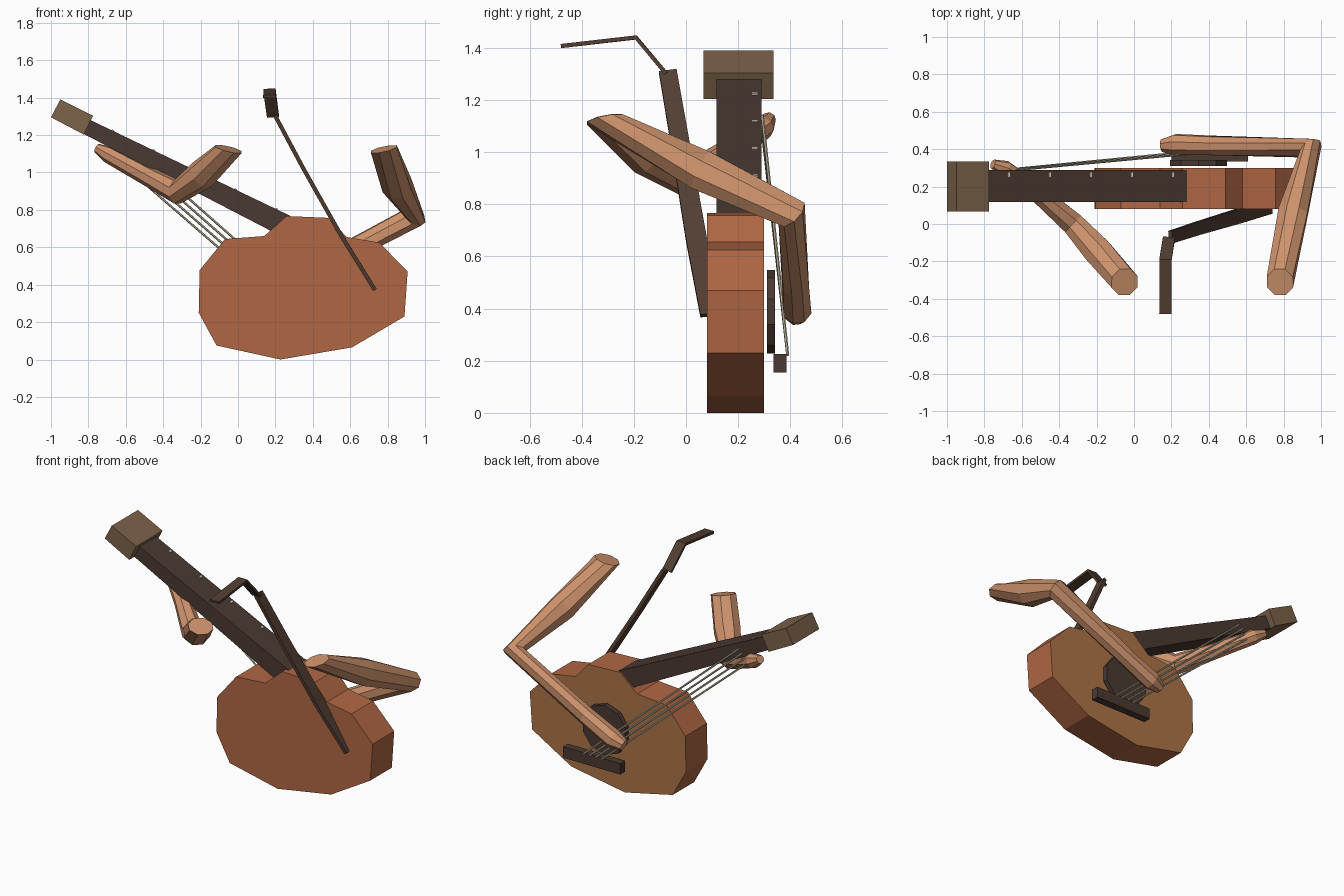
import bpy, bmesh, math
from mathutils import Vector

if "Cube" in bpy.data.objects:
    bpy.data.objects.remove(bpy.data.objects["Cube"])


def material(name, r, g, b):
    lin = [((c / 255 + 0.055) / 1.055) ** 2.4 for c in (r, g, b)]
    m = bpy.data.materials.new(name)
    m.diffuse_color = (*lin, 1)
    m.use_nodes = True
    m.node_tree.nodes["Principled BSDF"].inputs["Base Color"].default_value = m.diffuse_color
    return m


BODY = material("red_brown_wood", 176, 103, 68)
TOP = material("tan_wood", 172, 116, 70)
NECK = material("dark_wood", 74, 57, 49)
HEAD = material("mid_brown_wood", 125, 99, 74)
STRAP = material("strap_leather", 82, 62, 50)
SKIN = material("skin", 205, 146, 108)
STRING = material("string_metal", 205, 195, 170)
DOT = material("inlay", 226, 216, 196)


def finish(bm, name, *mats):
    bmesh.ops.recalc_face_normals(bm, faces=bm.faces)
    me = bpy.data.meshes.new(name)
    bm.to_mesh(me)
    bm.free()
    for m in mats:
        me.materials.append(m)
    ob = bpy.data.objects.new(name, me)
    bpy.context.collection.objects.link(ob)
    return ob


def prism(name, outline, y0, y1, mat, front_mat=None):
    """Extrude an x-z outline along y; optionally colour the +y face."""
    bm = bmesh.new()
    back = bm.faces.new([bm.verts.new((x, y0, z)) for x, z in outline])
    ext = bmesh.ops.extrude_face_region(bm, geom=[back], use_keep_orig=True)
    moved = [g for g in ext["geom"] if isinstance(g, bmesh.types.BMVert)]
    bmesh.ops.translate(bm, verts=moved, vec=(0, y1 - y0, 0))
    if front_mat:
        for f in bm.faces:
            f.material_index = int(all(abs(v.co.y - y1) < 1e-5 for v in f.verts))
    return finish(bm, name, *([mat, front_mat] if front_mat else [mat]))


def loft(name, rings, mat):
    """Skin a list of vertex rings and cap both ends."""
    bm = bmesh.new()
    vs = [[bm.verts.new(p) for p in ring] for ring in rings]
    n = len(vs[0])
    for a, b in zip(vs, vs[1:]):
        for i in range(n):
            j = (i + 1) % n
            bm.faces.new((a[i], a[j], b[j], b[i]))
    bm.faces.new(vs[0])
    bm.faces.new(vs[-1])
    return finish(bm, name, mat)


def tube(name, path, radii, mat, sides=8, start_normal=None):
    pts = [Vector(p) for p in path]
    rings, u = [], None
    for i, p in enumerate(pts):
        t = Vector()
        if i > 0:
            t += (p - pts[i - 1]).normalized()
        if i < len(pts) - 1:
            t += (pts[i + 1] - p).normalized()
        if i == 0 and start_normal:
            t = -Vector(start_normal)
        t.normalize()
        u = t.orthogonal() if u is None else u - t * u.dot(t)
        u.normalize()
        w = t.cross(u)
        rings.append([p + radii[i] * (u * math.cos(a) + w * math.sin(a))
                      for a in (2 * math.pi * (k + 0.5) / sides for k in range(sides))])
    return loft(name, rings, mat)


def ribbon(name, path, across, thick, mat):
    """Flat band: each path entry is (point, half width)."""
    pts = [Vector(p) for p, _ in path]
    rings = []
    for i, (_, hw) in enumerate(path):
        t = (pts[min(i + 1, len(pts) - 1)] - pts[max(i - 1, 0)]).normalized()
        side = Vector(across)
        side = (side - t * side.dot(t)).normalized() * hw
        up = t.cross(side).normalized() * thick / 2
        rings.append([pts[i] + side + up, pts[i] - side + up,
                      pts[i] - side - up, pts[i] + side - up])
    return loft(name, rings, mat)


# Body with its tan sounding face on +y
prism("body", [(0.14, 0.66), (0.26, 0.767), (0.49, 0.757), (0.58, 0.655), (0.756, 0.625),
               (0.907, 0.47), (0.89, 0.23), (0.61, 0.065), (0.227, 0.0), (-0.115, 0.075),
               (-0.21, 0.25), (-0.205, 0.478), (-0.07, 0.644)], 0.08, 0.30, BODY, TOP)

# Neck and headstock
prism("neck", [(-0.793, 1.282), (0.29, 0.763), (0.21, 0.67), (-0.829, 1.208)], 0.117, 0.29, NECK)
prism("headstock", [(-0.95, 1.39), (-0.775, 1.303), (-0.825, 1.203), (-1.0, 1.295)],
      0.067, 0.335, HEAD)

# Inlay dots along the upper edge of the neck
for i in range(5):
    x = -0.67 + i * 0.219
    z = 1.282 - (x + 0.793) * 0.479
    prism(f"inlay_dot_{i + 1}", [(x - 0.004, z + 0.008), (x + 0.008, z + 0.002),
                                 (x + 0.004, z - 0.010), (x - 0.008, z - 0.004)],
          0.252, 0.276, DOT)

# Sound hole disc and bridge
prism("sound_hole", [(0.345 + 0.16 * math.cos(a), 0.388 + 0.16 * math.sin(a))
                     for a in (math.pi * (k + 0.5) / 5 for k in range(10))], 0.31, 0.342, NECK)
prism("bridge", [(0.2, 0.155), (0.61, 0.155), (0.61, 0.226), (0.2, 0.226)], 0.335, 0.385, NECK)

# Four strings
for i in range(4):
    f = i / 3
    tube(f"string_{i + 1}", [(0.33 + 0.13 * f, 0.39, 0.222),
                             (-0.66 + 0.08 * f, 0.293, 1.08 + 0.06 * f)],
         [0.006, 0.006], STRING, 6)

# Strap: long twisted lower band and bent shoulder band
ribbon("strap_lower", [((0.73, 0.085, 0.375), 0.03), ((0.55, 0.04, 0.665), 0.04),
                       ((0.35, -0.02, 1.02), 0.036), ((0.195, -0.07, 1.31), 0.034)],
       (0, 1, 0), 0.022, STRAP)
ribbon("strap_upper", [((0.187, -0.075, 1.30), 0.032), ((0.168, -0.192, 1.44), 0.033),
                       ((0.168, -0.48, 1.407), 0.033)], (1, 0, 0), 0.016, STRAP)

# Arms: shoulder, upper arm, elbow, forearm, hand, fingertips
tube("strumming_arm", [(0.78, -0.31, 1.125), (0.85, 0.06, 0.93), (0.945, 0.405, 0.765),
                       (0.42, 0.42, 0.49), (0.22, 0.425, 0.395), (0.15, 0.42, 0.37)],
     [0.077, 0.085, 0.066, 0.054, 0.058, 0.036], SKIN, 8, (-0.22, -0.2, 1))
tube("fretting_arm", [(-0.05, -0.31, 1.125), (-0.19, -0.15, 0.99), (-0.325, 0.0, 0.895),
                      (-0.5, 0.15, 0.99), (-0.69, 0.295, 1.095), (-0.755, 0.32, 1.13)],
     [0.077, 0.082, 0.066, 0.052, 0.046, 0.026], SKIN, 8, (0.24, -0.2, 1))
